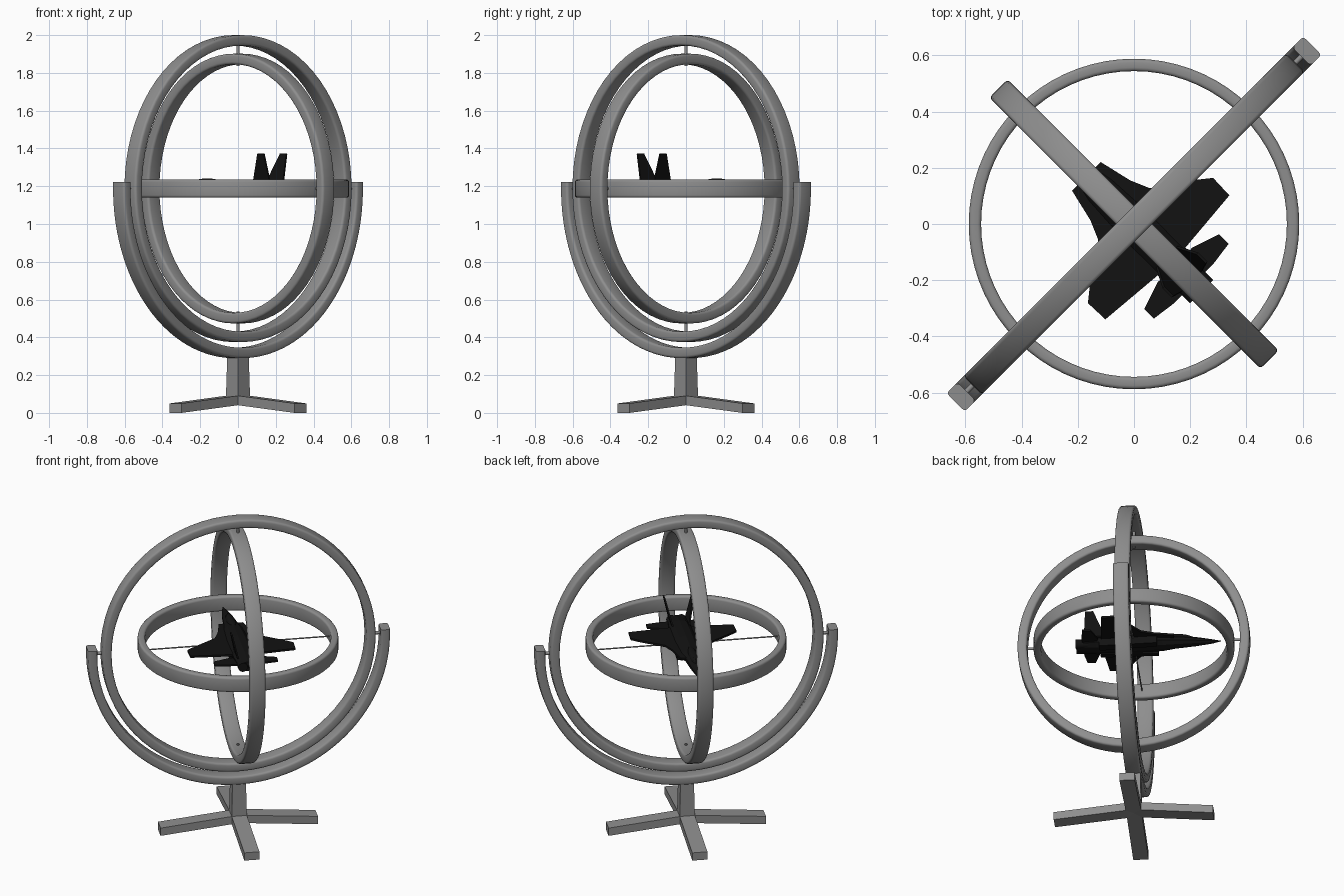
import bpy, bmesh, math
from mathutils import Matrix, Vector

if "Cube" in bpy.data.objects:
    bpy.data.objects.remove(bpy.data.objects["Cube"])

MID = 1.1875                                   # height of the common pivot
TURN = Matrix.Rotation(math.radians(45), 4, "Z")


def material(name, value):
    m = bpy.data.materials.new(name)
    m.use_nodes = True
    m.diffuse_color = (value, value, value, 1)
    node = next(n for n in m.node_tree.nodes if n.type == "BSDF_PRINCIPLED")
    node.inputs["Base Color"].default_value = m.diffuse_color
    return m


GREY = material("stand grey", 0.27)
BLACK = material("jet black", 0.006)


def finish(name, bm, mat, smooth=None):
    """Turn a bmesh into an object, set diagonally on the stand."""
    bmesh.ops.recalc_face_normals(bm, faces=bm.faces)
    bm.transform(TURN)
    me = bpy.data.meshes.new(name)
    bm.to_mesh(me)
    bm.free()
    me.materials.append(mat)
    ob = bpy.data.objects.new(name, me)
    bpy.context.collection.objects.link(ob)
    if smooth:
        bpy.ops.object.select_all(action="DESELECT")
        ob.select_set(True)
        bpy.context.view_layer.objects.active = ob
        bpy.ops.object.shade_smooth_by_angle(angle=math.radians(smooth))
    return ob


def loft(bm, loops, closed=False):
    """Skin a list of equally long point loops."""
    rows = [[bm.verts.new(p) for p in loop] for loop in loops]
    n = len(rows[0])
    for a, b in zip(rows, rows[1:] + rows[:1] if closed else rows[1:]):
        for i in range(n):
            j = (i + 1) % n
            bm.faces.new((a[i], a[j], b[j], b[i]))
    if not closed:
        bm.faces.new(rows[0])
        bm.faces.new(rows[-1])


def profile(thick, half):
    """Rounded rectangle: radial offset from outer surface, sideways offset."""
    r = 0.013
    pts = []
    for k, (cx, cy) in enumerate([(-r, half - r), (r - thick, half - r),
                                  (r - thick, r - half), (-r, r - half)]):
        for s in range(4):
            a = math.radians(90 * k + 30 * s)
            pts.append((cx + r * math.cos(a), cy + r * math.sin(a)))
    return pts


def ring(name, a, b, axis_a, axis_b, thick, half=0.046, arc=None):
    """Sweep the profile round an ellipse lying in the given plane."""
    ea, eb = Vector(axis_a), Vector(axis_b)
    side, mid = ea.cross(eb), Vector((0, 0, MID))
    steps = 72
    start, span = arc or (0, 2 * math.pi)
    loops = []
    for i in range(steps + (1 if arc else 0)):
        t = start + span * i / steps
        loops.append([mid + ea * (a + d) * math.cos(t) + eb * (b + d) * math.sin(t) + side * w
                      for d, w in profile(thick, half)])
    if arc:                                    # short upright ends above the pivot
        lift = Vector((0, 0, 0.036))
        loops.insert(0, [p + lift for p in loops[0]])
        loops.append([p + lift for p in loops[-1]])
    bm = bmesh.new()
    loft(bm, loops, closed=not arc)
    return finish(name, bm, GREY, 40)


def rod(name, p, q, radius, mat=GREY):
    p, q = Vector(p), Vector(q)
    bm = bmesh.new()
    rot = (q - p).to_track_quat("Z", "Y").to_matrix().to_4x4()
    bmesh.ops.create_cone(bm, cap_ends=True, segments=16, radius1=radius, radius2=radius,
                          depth=(q - p).length, matrix=Matrix.Translation((p + q) / 2) @ rot)
    return finish(name, bm, mat, 40)


def plate(name, outline, thick):
    """Thin black plate from a 3D outline, thickened along its normal."""
    pts = [Vector(p) for p in outline]
    nrm = (pts[1] - pts[0]).cross(pts[2] - pts[0]).normalized() * thick / 2
    bm = bmesh.new()
    loft(bm, [[p - nrm for p in pts], [p + nrm for p in pts]])
    return finish(name, bm, BLACK)


# Rings and cradle
X, Y, Z = (1, 0, 0), (0, 1, 0), (0, 0, 1)
ring("cradle", 0.8975, 0.8975, X, Z, 0.055, arc=(math.pi, math.pi))
ring("outer_ring", 0.8125, 0.8125, X, Z, 0.055)
ring("middle_ring", 0.682, 0.714, Y, Z, 0.056)
ring("inner_ring", 0.588, 0.588, X, Y, 0.044, half=0.048)

# Pivot pins
for s, label in ((-1, "a"), (1, "b")):
    rod("cradle_pin_" + label, (s * 0.77, 0, MID), (s * 0.87, 0, MID), 0.01)
    rod("vertical_pin_" + label, (0, 0, MID + s * 0.65), (0, 0, MID + s * 0.78), 0.008)
    rod("inner_ring_pin_" + label, (0, s * 0.56, MID), (0, s * 0.65, MID), 0.008)
rod("jet_axle", (-0.56, 0, MID), (0.56, 0, MID), 0.004)

# Stand: tapered post and four sloping legs
def square(h, z):
    return [(h, h, z), (-h, h, z), (-h, -h, z), (h, -h, z)]


bm = bmesh.new()
loft(bm, [square(0.046, 0.045), square(0.04, 0.31)])
finish("post", bm, GREY)
for k in range(4):
    bm = bmesh.new()
    w = 0.045
    loft(bm, [[(x, -w, z), (x, w, z), (x, w, z + 0.05), (x, -w, z + 0.05)]
              for x, z in ((0, 0.045), (0.468, 0))])
    bm.transform(Matrix.Rotation(math.pi / 2 * k, 4, "Z"))
    finish("leg_%d" % (k + 1), bm, GREY)

# Jet fuselage: station along y, half width, bottom, top
stations = [(-0.33, 0.055, -0.03, 0.03), (-0.22, 0.068, -0.042, 0.045),
            (0.0, 0.07, -0.045, 0.048), (0.17, 0.06, -0.042, 0.046),
            (0.24, 0.045, -0.034, 0.04), (0.36, 0.032, -0.026, 0.026),
            (0.46, 0.015, -0.016, 0.008), (0.51, 0.002, -0.006, -0.002)]
bm = bmesh.new()
loops = []
for y, w, lo, hi in stations:
    c, h = MID + (lo + hi) / 2, (hi - lo) / 2
    loops.append([(w * math.cos(t), y, c + h * math.sin(t))
                  for t in (math.pi * (k + 0.5) / 5 for k in range(10))])
loft(bm, loops)
finish("fuselage", bm, BLACK)

# Canopy
bm = bmesh.new()
bmesh.ops.create_uvsphere(bm, u_segments=12, v_segments=8, radius=1,
                          matrix=Matrix.Translation((0, 0.23, MID + 0.025))
                          @ Matrix.Diagonal((0.028, 0.12, 0.029, 1)))
finish("canopy", bm, BLACK)

# Paired jet parts
wing = [(0.04, 0.24), (0.072, 0.24), (0.1, 0.12), (0.13, 0.05), (0.27, -0.047),
        (0.315, -0.083), (0.312, -0.168), (0.08, -0.188), (0.04, -0.188)]
tail = [(0.04, -0.22), (0.085, -0.205), (0.188, -0.24), (0.188, -0.288),
        (0.1, -0.3), (0.04, -0.3)]
fin = [(0.05, -0.165, 0.035), (0.085, -0.233, 0.185),
       (0.085, -0.28, 0.185), (0.05, -0.29, 0.035)]
for s, side in ((-1, "left"), (1, "right")):
    plate(side + "_wing", [(s * x, y, MID + 0.012) for x, y in wing], 0.012)
    plate(side + "_tailplane", [(s * x, y, MID) for x, y in tail], 0.01)
    plate(side + "_fin", [(s * x, y, MID + z) for x, y, z in fin], 0.009)
    rod(side + "_exhaust", (s * 0.03, -0.34, MID), (s * 0.03, -0.25, MID), 0.028, BLACK)
    bm = bmesh.new()                           # air intake
    loft(bm, [[(s * a, y, MID - 0.045), (s * b, y, MID - 0.04),
               (s * b, y, MID + 0.01), (s * a, y, MID + 0.01)]
              for y, a, b in ((0.14, 0.04, 0.078), (-0.2, 0.02, 0.07))])
    finish(side + "_intake", bm, BLACK)
